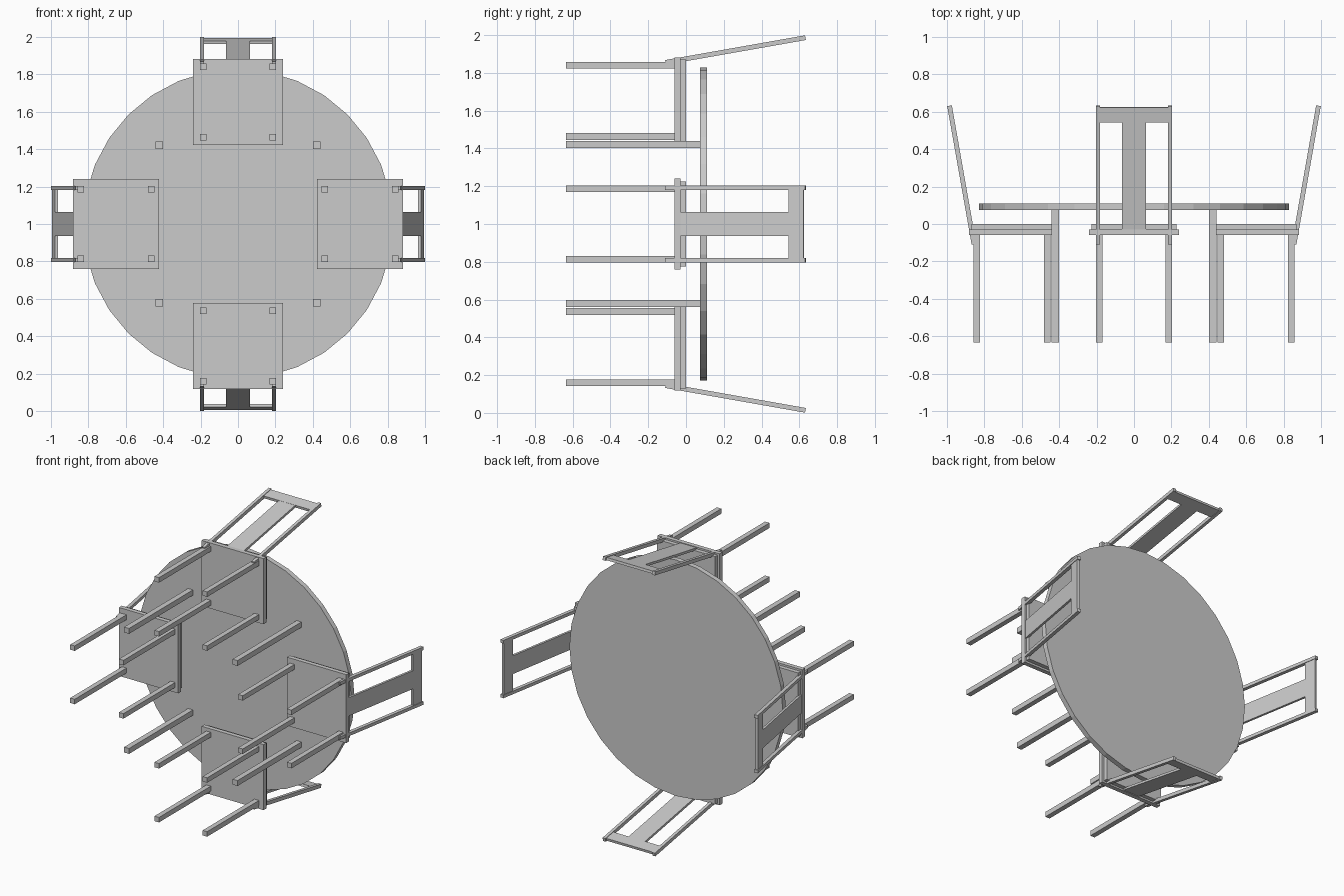
import bpy
import math
from mathutils import Matrix, Vector

cube = bpy.data.objects.get("Cube")
if cube:
    bpy.data.objects.remove(cube, do_unlink=True)

grey = bpy.data.materials.new("plain_grey")
grey.use_nodes = True
grey.diffuse_color = (0.6, 0.6, 0.6, 1)
grey.node_tree.nodes["Principled BSDF"].inputs["Base Color"].default_value = (0.6, 0.6, 0.6, 1)

# The set lies on its side: furniture "up" is +y, the table axis passes through z = 1
CENTRE = Matrix.Translation((0, 0, 1))


def box(name, lo, hi, frame):
    """Box between two corners, placed by a frame matrix."""
    bpy.ops.mesh.primitive_cube_add(size=1)
    ob = bpy.context.object
    ob.name = name
    lo, hi = Vector(lo), Vector(hi)
    size = hi - lo
    ob.data.transform(Matrix.Translation((lo + hi) / 2) @ Matrix.Diagonal((*size, 1)))
    ob.matrix_world = frame
    ob.data.materials.append(grey)
    return ob


def post(name, x, z, half, y0, y1, frame):
    """Square post running along y."""
    return box(name, (x - half, y0, z - half), (x + half, y1, z + half), frame)


# Table top
bpy.ops.mesh.primitive_cylinder_add(vertices=32, radius=0.828, depth=0.035)
top = bpy.context.object
top.name = "table_top"
top.matrix_world = CENTRE @ Matrix.Translation((0, 0.0925, 0)) @ Matrix.Rotation(math.pi / 2, 4, 'X')
top.data.materials.append(grey)

# Table legs
for sx in (-1, 1):
    for sz in (-1, 1):
        post("table_leg", sx * 0.421, sz * 0.421, 0.019, -0.634, 0.077, CENTRE)


def chair(angle):
    frame = CENTRE @ Matrix.Rotation(angle, 4, 'Y')
    # Seat board with slightly smaller pad on it
    box("seat_board", (-0.24, -0.06, 0.422), (0.24, -0.029, 0.882), frame)
    box("seat_pad", (-0.226, -0.03, 0.435), (0.226, 0.0, 0.87), frame)
    # Backrest leans outward by ten degrees
    lean = frame @ Matrix.Translation((0, 0.262, 0.921)) @ Matrix.Rotation(math.radians(10), 4, 'X')
    for side in (-1, 1):
        post("chair_front_leg", side * 0.187, 0.463, 0.0175, -0.634, -0.055, frame)
        post("chair_back_leg", side * 0.187, 0.841, 0.0175, -0.634, -0.055, frame)
        box("back_post", (side * 0.192 - 0.011, -0.376, -0.0125),
            (side * 0.192 + 0.011, 0.376, 0.0125), lean)
    box("back_rail", (-0.185, 0.287, -0.009), (0.185, 0.368, 0.009), lean)
    box("back_splat", (-0.064, -0.307, -0.008), (0.064, 0.29, 0.008), lean)


# Four chairs around the table
for i in range(4):
    chair(i * math.pi / 2)
